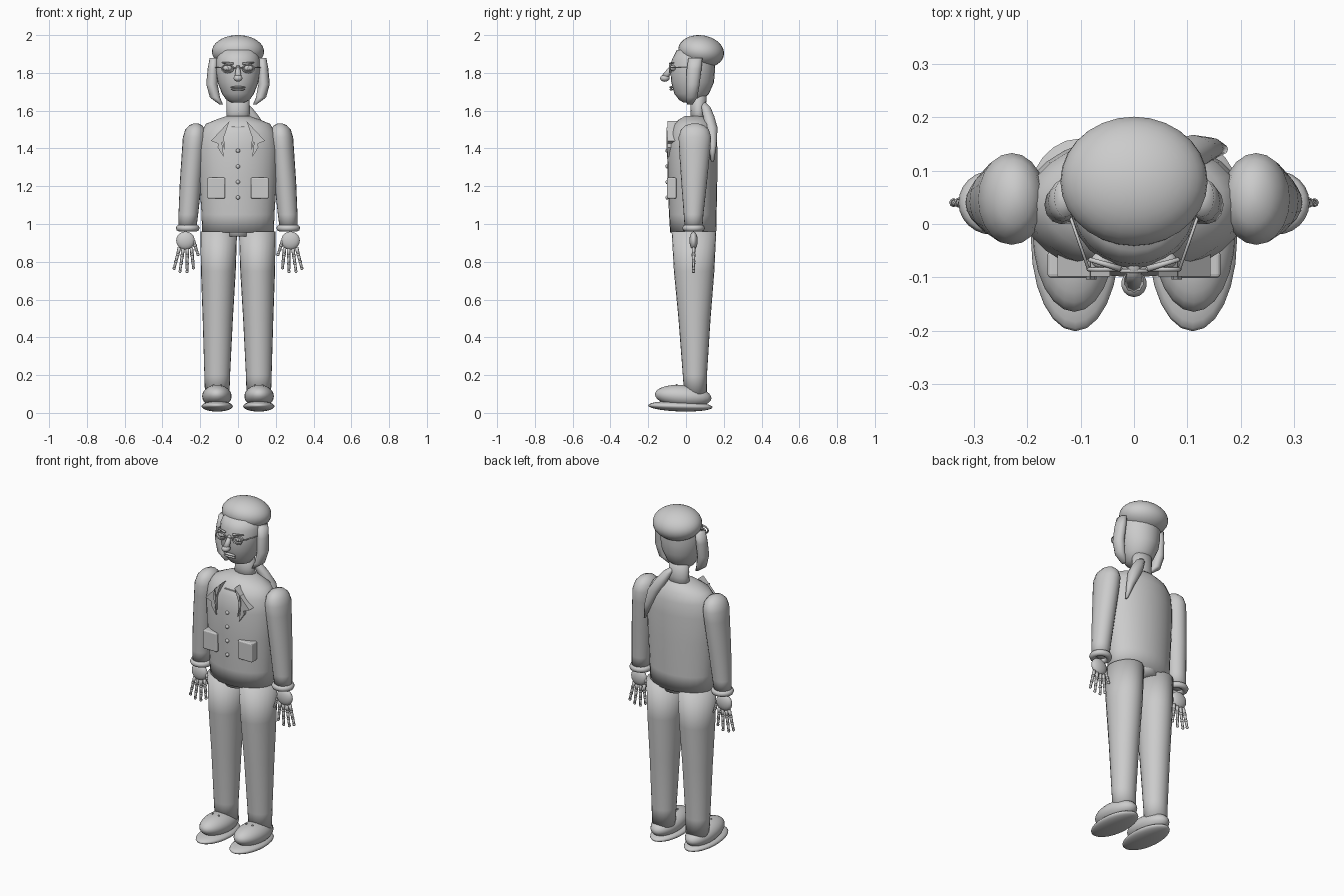
import bpy, bmesh, math
from mathutils import Vector, Matrix

if "Cube" in bpy.data.objects:
    bpy.data.objects.remove(bpy.data.objects["Cube"])

grey = bpy.data.materials.new("plain_grey")
grey.use_nodes = True
GREY = (0.6, 0.6, 0.6, 1)
grey.diffuse_color = GREY
grey.node_tree.nodes["Principled BSDF"].inputs["Base Color"].default_value = GREY


def finish(name, bm, smooth=True):
    bmesh.ops.recalc_face_normals(bm, faces=bm.faces)
    mesh = bpy.data.meshes.new(name)
    bm.to_mesh(mesh)
    bm.free()
    for p in mesh.polygons:
        p.use_smooth = smooth
    mesh.materials.append(grey)
    ob = bpy.data.objects.new(name, mesh)
    bpy.context.collection.objects.link(ob)
    return ob


def ellipsoid(name, centre, radii, tilt=0, seg=24, rings=14):
    bm = bmesh.new()
    m = Matrix.Translation(centre) @ Matrix.Rotation(tilt, 4, 'X') @ Matrix.Diagonal((*radii, 1))
    bmesh.ops.create_uvsphere(bm, u_segments=seg, v_segments=rings, radius=1, matrix=m)
    return finish(name, bm)


def loft(name, rings, sides=24):
    """Stacked elliptical rings given as (x, y, z, x radius, y radius)."""
    bm = bmesh.new()
    loops = []
    for x, y, z, rx, ry in rings:
        loops.append([bm.verts.new((x + rx * math.cos(a), y + ry * math.sin(a), z))
                      for a in (2 * math.pi * i / sides for i in range(sides))])
    for a, b in zip(loops, loops[1:]):
        for i in range(sides):
            j = (i + 1) % sides
            bm.faces.new((a[i], a[j], b[j], b[i]))
    bm.faces.new(loops[0])
    bm.faces.new(loops[-1])
    return finish(name, bm)


def ring(name, centre, rx, ry, tube, axis='Z'):
    """Elliptical hoop around the given axis."""
    bm = bmesh.new()
    n, k = 24, 8
    grid = []
    for i in range(n):
        a = 2 * math.pi * i / n
        row = []
        for j in range(k):
            b = 2 * math.pi * j / k
            p = Vector(((rx + tube * math.cos(b)) * math.cos(a),
                        (ry + tube * math.cos(b)) * math.sin(a), tube * math.sin(b)))
            if axis == 'Y':
                p = Vector((p.x, p.z, p.y))
            row.append(bm.verts.new(p + Vector(centre)))
        grid.append(row)
    for i in range(n):
        for j in range(k):
            bm.faces.new((grid[i][j], grid[(i + 1) % n][j],
                          grid[(i + 1) % n][(j + 1) % k], grid[i][(j + 1) % k]))
    return finish(name, bm)


def plate(name, points, y, depth):
    """Flat outline in x and z, given thickness along y."""
    bm = bmesh.new()
    face = bm.faces.new([bm.verts.new((x, y, z)) for x, z in points])
    out = bmesh.ops.extrude_face_region(bm, geom=[face])
    moved = [v for v in out["geom"] if isinstance(v, bmesh.types.BMVert)]
    bmesh.ops.translate(bm, verts=moved, vec=(0, depth, 0))
    return finish(name, bm, False)


def rod(name, a, b, r1, r2, seg=10):
    a, b = Vector(a), Vector(b)
    bm = bmesh.new()
    m = Matrix.Translation((a + b) / 2) @ (b - a).to_track_quat('Z', 'Y').to_matrix().to_4x4()
    bmesh.ops.create_cone(bm, cap_ends=True, segments=seg, radius1=r1, radius2=r2,
                          depth=(b - a).length, matrix=m)
    return finish(name, bm)


# Torso, neck and hips
loft("jacket", [(0, .038, .955, .19, .122), (0, .036, 1.05, .193, .126), (0, .034, 1.25, .206, .132),
                (0, .033, 1.4, .211, .133), (0, .036, 1.48, .2, .126), (0, .04, 1.53, .17, .105),
                (0, .045, 1.555, .11, .08), (0, .05, 1.572, .06, .055)], 28)
loft("hips", [(0, .04, .935, .085, .11), (0, .04, 1.0, .085, .11)], 20)
loft("neck", [(0, .065, 1.54, .064, .044), (0, .065, 1.6, .06, .04), (0, .065, 1.7, .06, .045)])

# Head, cap and hair tail
loft("head", [(0, .02, 1.642, .03, .03), (0, .025, 1.655, .06, .06), (0, .03, 1.69, .085, .092),
              (0, .035, 1.75, .108, .113), (0, .035, 1.81, .118, .118), (0, .04, 1.87, .116, .115),
              (0, .05, 1.92, .1, .1)], 24)
ellipsoid("cap", (0, .08, 1.913), (.138, .122, .086), -.15, 28, 18)
loft("hair_tail", [(.17, .14, 1.33, .006, .008), (.145, .142, 1.42, .022, .02), (.11, .135, 1.51, .038, .032),
                   (.075, .12, 1.57, .036, .03), (.045, .105, 1.62, .026, .024), (.025, .09, 1.645, .012, .012)], 12)

# Nose and mouth
rod("nose_bridge", (0, -.075, 1.835), (0, -.112, 1.775), .009, .02)
ellipsoid("nose_tip", (0, -.112, 1.772), (.024, .025, .019), 0, 14, 10)
for dz in (-.006, .006):
    ellipsoid("lip", (0, -.078, 1.718 + dz), (.04, .01, .006), 0, 16, 8)
rod("glasses_bridge", (-.026, -.088, 1.828), (.026, -.088, 1.828), .004, .004, 8)

# Buttons and neckline
for z in (1.14, 1.222, 1.305, 1.388):
    ellipsoid("button", (0, -.1, z), (.011, .009, .011), 0, 12, 8)
plate("collar_band", [(-.035, 1.508), (.035, 1.508), (.035, 1.515), (-.035, 1.515)], -.078, .05)

for s, side in ((1, "left_"), (-1, "right_")):
    # Eyes, glasses, brows and side hair
    ellipsoid(side + "eye", (s * .055, -.068, 1.825), (.025, .018, .016), 0, 16, 10)
    ellipsoid(side + "pupil", (s * .055, -.083, 1.825), (.008, .005, .008), 0, 10, 8)
    ring(side + "glasses_rim", (s * .055, -.085, 1.823), .03, .021, .004, 'Y')
    rod(side + "eyebrow", (s * .025, -.084, 1.85), (s * .085, -.066, 1.853), .006, .004, 8)
    rod(side + "glasses_arm", (s * .085, -.085, 1.828), (s * .125, .03, 1.828), .003, .003, 8)
    loft(side + "side_hair", [(s * .088, .02, 1.632, .009, .015), (s * .122, .03, 1.67, .027, .03),
                              (s * .138, .036, 1.74, .03, .036), (s * .133, .043, 1.82, .028, .039),
                              (s * .128, .05, 1.88, .022, .037)], 12)

    # Lapels and pockets
    plate(side + "lapel", [(s * .045, 1.545), (s * .143, 1.44), (s * .105, 1.425), (s * .108, 1.405),
                           (s * .075, 1.355), (s * .085, 1.43)], -.098, .05)
    plate(side + "inner_lapel", [(s * .082, 1.51), (s * .09, 1.46), (s * .07, 1.385), (s * .074, 1.46)], -.104, .04)
    pocket = plate(side + "pocket", [(s * .068, 1.135), (s * .162, 1.135), (s * .162, 1.245), (s * .068, 1.245)],
                   -.101, .05)
    bevel = pocket.modifiers.new("soft_edges", 'BEVEL')
    bevel.width, bevel.segments = .007, 3

    # Sleeves and cuffs
    loft(side + "sleeve", [(s * .268, .04, .98, .048, .047), (s * .263, .04, 1.05, .052, .052),
                           (s * .25, .043, 1.22, .058, .068), (s * .234, .046, 1.4, .062, .083),
                           (s * .229, .047, 1.46, .063, .086), (s * .226, .047, 1.5, .053, .074),
                           (s * .224, .047, 1.523, .034, .048), (s * .223, .047, 1.533, .01, .014)], 20)
    ring(side + "cuff", (s * .266, .04, .978), .045, .042, .018)

    # Hand with jointed fingers and thumb
    ellipsoid(side + "palm", (s * .278, .04, .912), (.05, .022, .048), 0, 18, 12)
    digits = [((.247, .875), (.236, .768)), ((.268, .872), (.27, .748)), ((.29, .872), (.307, .75)),
              ((.31, .875), (.338, .765)), ((.236, .912), (.212, .838))]
    for i, (root, tip) in enumerate(digits):
        a, b = (Vector((s * p[0], .04, p[1])) for p in (root, tip))
        name = side + ("thumb" if i == 4 else "finger")
        for j in range(3):
            p, q = a.lerp(b, j / 3), a.lerp(b, (j + 1) / 3)
            rod(name, p, q, .0095 - .001 * j, .0085 - .001 * j, 8)
            ellipsoid(name + "_joint", q, [.0105 - .001 * j] * 3, 0, 8, 6)

    # Trousers and shoes
    loft(side + "trouser_leg", [(s * .11, .05, .1, .065, .06), (s * .11, .047, .2, .068, .064),
                                (s * .107, .045, .5, .08, .085), (s * .104, .043, .75, .092, .107),
                                (s * .102, .042, .96, .097, .118)])
    ellipsoid(side + "shoe_upper", (s * .112, -.015, .088), (.078, .15, .06), -.08)
    ellipsoid(side + "sole", (s * .11, -.03, .035), (.083, .171, .0275), -.03)
    for dx in (-.02, .02):
        ellipsoid(side + "lace_stud", (s * .11 + dx, -.05, .148), (.005, .005, .005), 0, 8, 6)
